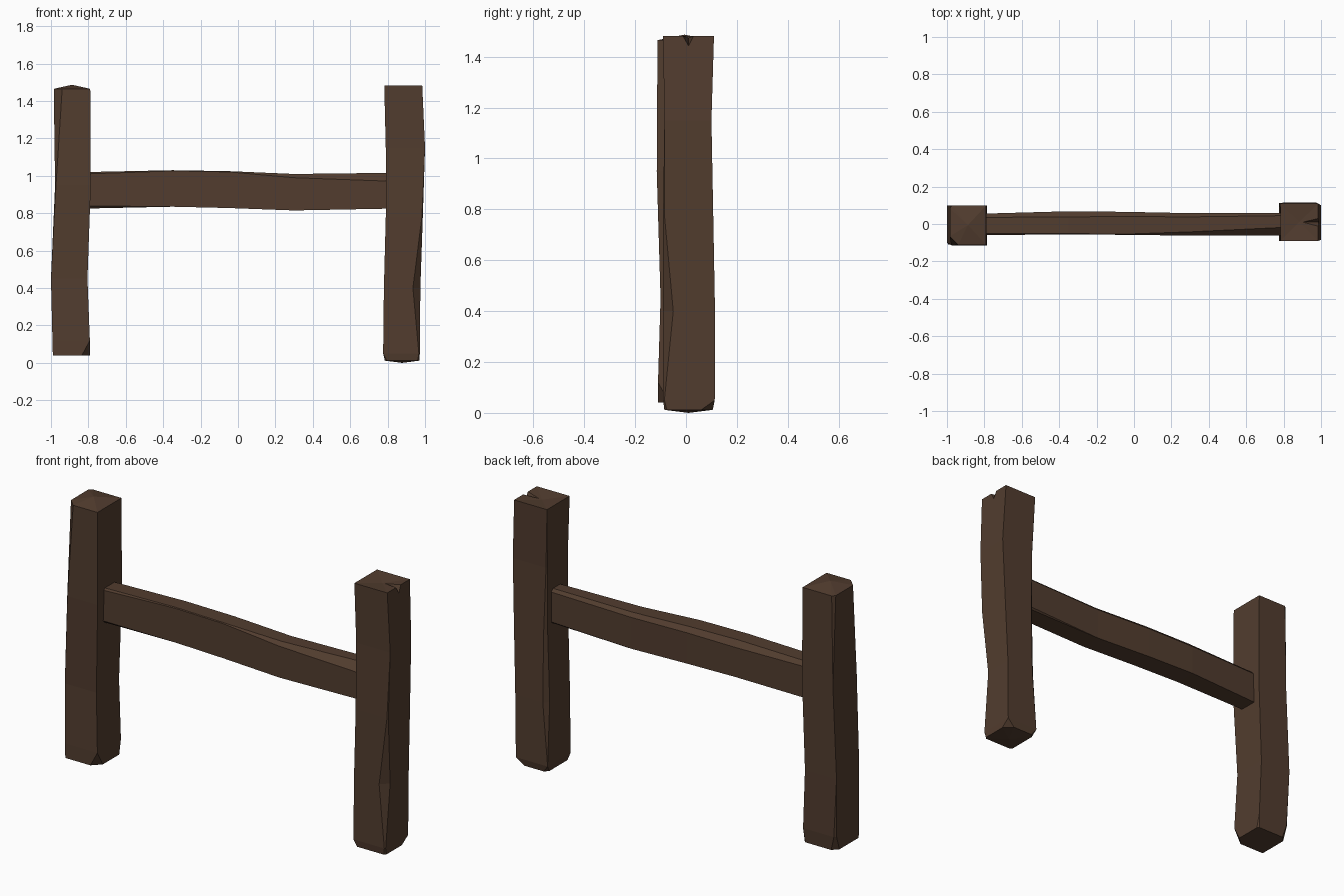
import bpy, bmesh

if "Cube" in bpy.data.objects:
    bpy.data.objects.remove(bpy.data.objects["Cube"])

wood = bpy.data.materials.new("dark brown wood")
wood.diffuse_color = (0.084, 0.046, 0.028, 1)
wood.use_nodes = True
wood.node_tree.nodes["Principled BSDF"].inputs["Base Color"].default_value = wood.diffuse_color


def finish(bm, name):
    bmesh.ops.remove_doubles(bm, verts=bm.verts, dist=0.0005)
    bmesh.ops.recalc_face_normals(bm, faces=bm.faces)
    me = bpy.data.meshes.new(name)
    bm.to_mesh(me)
    bm.free()
    me.materials.append(wood)
    ob = bpy.data.objects.new(name, me)
    bpy.context.collection.objects.link(ob)
    return ob


def timber(name, rings, ends, place):
    """Loft hewn sections: (t, u0, u1, v0, v1, chamfer at each of 4 corners).
    ends: t of the centre point of each end cap."""
    bm = bmesh.new()
    loops = []
    for t, u0, u1, v0, v1, (a, b, c, d) in rings:
        pts = [(u0, v0 + a), (u0 + a, v0), (u1 - b, v0), (u1, v0 + b),
               (u1, v1 - c), (u1 - c, v1), (u0 + d, v1), (u0, v1 - d)]
        loops.append([bm.verts.new(place(t, u, v)) for u, v in pts])
    for lo, hi in zip(loops, loops[1:]):
        for i in range(8):
            j = (i + 1) % 8
            bm.faces.new((lo[i], lo[j], hi[j], hi[i]))
    for (t, u0, u1, v0, v1, _), loop, tc in ((rings[0], loops[0], ends[0]),
                                             (rings[-1], loops[-1], ends[1])):
        c = bm.verts.new(place(tc, (u0 + u1) / 2, (v0 + v1) / 2))
        for i in range(8):
            bm.faces.new((loop[i], loop[(i + 1) % 8], c))
    return finish(bm, name)


def upright(t, u, v):
    return (u, v, t)


def lengthwise(t, u, v):
    return (t, u, v)


# Left post: chamfered front left corner, chipped foot
timber("left_post", [
    (0.04, -0.99, -0.79, -0.11, 0.09, (0, 0.045, 0.01, 0.03)),
    (0.12, -0.992, -0.792, -0.11, 0.098, (0, 0, 0, 0.01)),
    (0.45, -1.0, -0.805, -0.10, 0.10, (0, 0, 0, 0)),
    (0.95, -0.978, -0.787, -0.115, 0.10, (0.005, 0, 0, 0)),
    (1.465, -0.985, -0.79, -0.112, 0.10, (0.045, 0, 0, 0.015)),
], (0.04, 1.487), upright)

# Right post: long chip at the front right corner, bevelled foot
right_post = timber("right_post", [
    (0.012, 0.785, 0.97, -0.085, 0.105, (0.01, 0.01, 0.045, 0.02)),
    (0.05, 0.776, 0.972, -0.09, 0.113, (0, 0.005, 0, 0)),
    (0.40, 0.78, 0.975, -0.09, 0.114, (0, 0.04, 0, 0.025)),
    (0.78, 0.79, 0.988, -0.09, 0.107, (0, 0.005, 0, 0.015)),
    (1.15, 0.79, 1.0, -0.085, 0.10, (0, 0, 0, 0.005)),
    (1.482, 0.782, 0.985, -0.09, 0.11, (0, 0, 0, 0)),
], (0.0, 1.472), upright)

# Split in the top of the right post
bm = bmesh.new()
for p in ((0.90, 0.01, 1.475), (1.02, -0.03, 1.50), (1.02, 0.045, 1.50),
          (1.02, 0.01, 1.43), (0.90, 0.01, 1.50)):
    bm.verts.new(p)
bmesh.ops.convex_hull(bm, input=bm.verts)
cutter = finish(bm, "split_cutter")
cutter.hide_render = True
cutter.hide_viewport = True
cutter.display_type = 'WIRE'
mod = right_post.modifiers.new("split", 'BOOLEAN')
mod.operation = 'DIFFERENCE'
mod.solver = 'EXACT'
mod.object = cutter

# Cross rail: corners run front bottom, back bottom, back top, front top
timber("cross_rail", [
    (-0.82, -0.06, 0.055, 0.825, 1.02, (0.015, 0, 0.02, 0.01)),
    (-0.35, -0.055, 0.068, 0.835, 1.03, (0, 0, 0.03, 0.004)),
    (-0.05, -0.058, 0.065, 0.828, 1.025, (0, 0, 0.025, 0.004)),
    (0.30, -0.062, 0.058, 0.815, 1.01, (0, 0, 0.02, 0.02)),
    (0.82, -0.062, 0.06, 0.825, 1.016, (0, 0.01, 0.015, 0.045)),
], (-0.82, 0.82), lengthwise)
